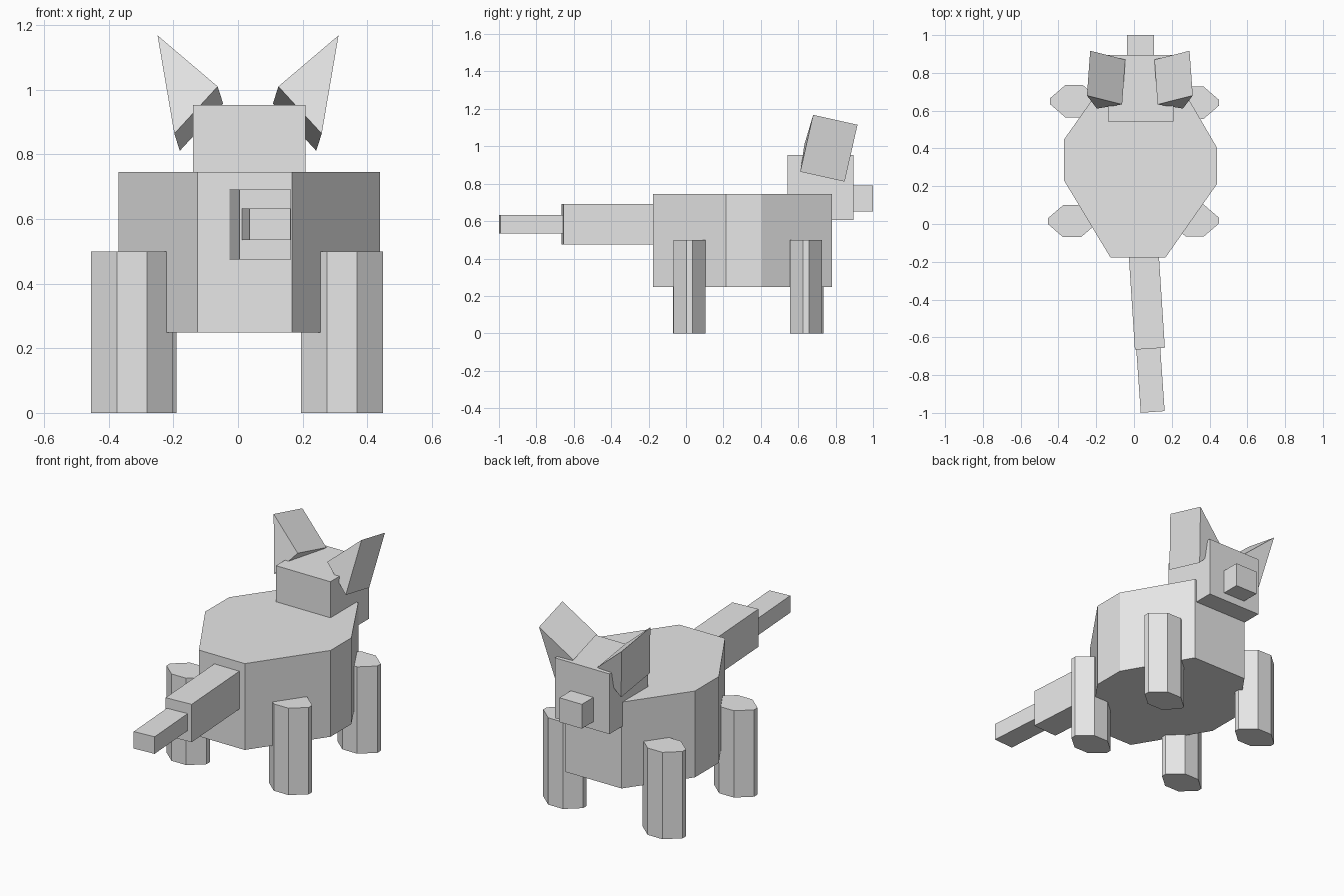
import bpy
import bmesh
from math import radians, sin, cos
from mathutils import Vector, Matrix

cube = bpy.data.objects.get("Cube")
if cube:
    bpy.data.objects.remove(cube, do_unlink=True)

grey = bpy.data.materials.new("plain light grey")
grey.use_nodes = True
colour = (0.8, 0.8, 0.8, 1)
grey.diffuse_color = colour
grey.node_tree.nodes["Principled BSDF"].inputs["Base Color"].default_value = colour


def finish(name, bm):
    bmesh.ops.recalc_face_normals(bm, faces=bm.faces[:])
    mesh = bpy.data.meshes.new(name)
    bm.to_mesh(mesh)
    bm.free()
    mesh.materials.append(grey)
    obj = bpy.data.objects.new(name, mesh)
    bpy.context.collection.objects.link(obj)
    return obj


def prism(name, outline, sweep):
    """Extrude a closed outline along a sweep vector."""
    bm = bmesh.new()
    face = bm.faces.new([bm.verts.new(p) for p in outline])
    new = bmesh.ops.extrude_face_region(bm, geom=[face], use_keep_orig=True)["geom"]
    moved = [v for v in new if isinstance(v, bmesh.types.BMVert)]
    bmesh.ops.translate(bm, vec=Vector(sweep), verts=moved)
    return finish(name, bm)


def box(name, centre, size, turn=0):
    bm = bmesh.new()
    matrix = (Matrix.Translation(centre) @ Matrix.Rotation(turn, 4, "Z")
              @ Matrix.Diagonal((*size, 1)))
    bmesh.ops.create_cube(bm, size=1, matrix=matrix)
    return finish(name, bm)


# Body: upright eight-sided barrel
body = [(-0.125, -0.177), (0.167, -0.177), (0.44, 0.213), (0.44, 0.403),
        (0.22, 0.78), (-0.135, 0.78), (-0.37, 0.448), (-0.37, 0.23)]
prism("body", [(x, y, 0.248) for x, y in body], (0, 0, 0.497))

# Legs: flattened eight-sided columns
quarter = [(0.127, 0.016), (0.047, 0.085)]
ring = (quarter + [(-x, y) for x, y in reversed(quarter)]
        + [(-x, -y) for x, y in quarter]
        + [(x, -y) for x, y in reversed(quarter)])
feet = {"rear_leg_left": (0.322, 0.018), "rear_leg_right": (-0.328, 0.015),
        "fore_leg_left": (0.322, 0.642), "fore_leg_right": (-0.317, 0.65)}
for name, (cx, cy) in feet.items():
    prism(name, [(cx + x, cy + y, 0) for x, y in ring], (0, 0, 0.5))

# Head and snout
box("head", (0.035, 0.719, 0.779), (0.347, 0.352, 0.347))
box("snout", (0.035, 0.94, 0.72), (0.143, 0.12, 0.14))


# Tail: two tapering blocks, each placed by its far end
def tail_block(name, end, width, height, length, turn):
    middle = Vector(end) + Vector((-sin(turn), cos(turn), 0)) * length / 2
    box(name, middle, (width, length, height), turn)


tail_block("tail_base", (0.084, -0.66, 0.583), 0.159, 0.218, 0.53, radians(3.7))
tail_block("tail_tip", (0.099, -0.995, 0.584), 0.127, 0.098, 0.38, radians(4))

# Ears: leaning wedges mirrored across the head
ear = [(-0.28, 0.68, 1.168), (-0.094, 0.633, 1.01), (-0.228, 0.611, 0.864)]
for name, side in (("ear_right", 1), ("ear_left", -1)):
    prism(name, [(0.031 + side * x, y, z) for x, y, z in ear],
          (side * 0.017, 0.237, -0.053))
